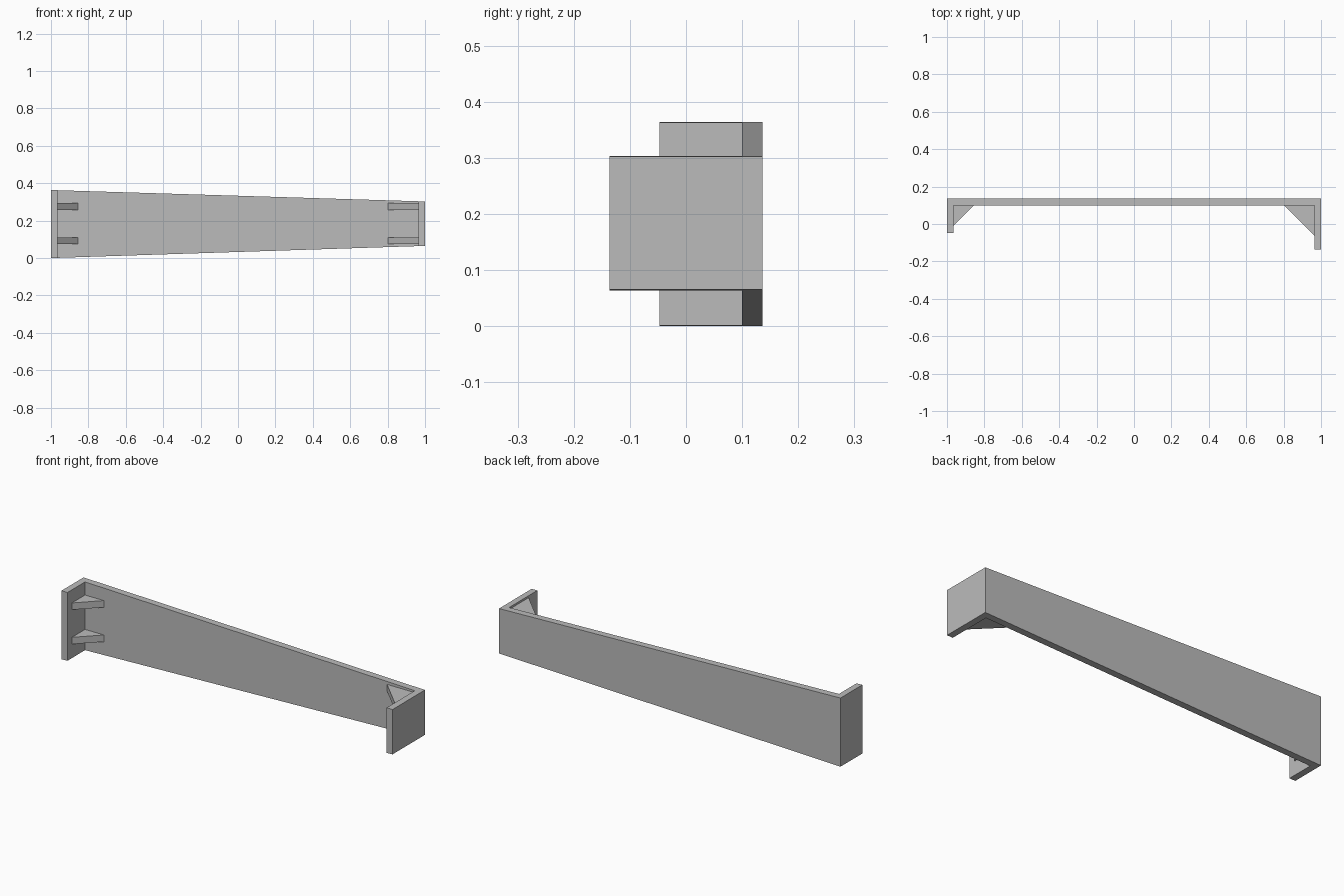
import bpy
import bmesh

cube = bpy.data.objects.get("Cube")
if cube:
    bpy.data.objects.remove(cube, do_unlink=True)

grey = bpy.data.materials.new("plain grey")
grey.use_nodes = True
colour = (0.5, 0.5, 0.5, 1)
grey.diffuse_color = colour
grey.node_tree.nodes["Principled BSDF"].inputs["Base Color"].default_value = colour

BACK, FACE = 0.136, 0.1      # back and front planes of the long panel
WALL = 0.034                 # flange thickness


def bottom(x):
    return 0.0325 * (x + 1)


def top(x):
    return 0.333 - 0.0305 * x


def prism(name, outline, low, high):
    """Upright prism over an xy outline, with z limits given as functions of x."""
    bm = bmesh.new()
    lower = [bm.verts.new((x, y, low(x))) for x, y in outline]
    upper = [bm.verts.new((x, y, high(x))) for x, y in outline]
    bm.faces.new(lower)
    bm.faces.new(upper)
    for i in range(len(outline)):
        j = (i + 1) % len(outline)
        bm.faces.new((lower[i], lower[j], upper[j], upper[i]))
    bmesh.ops.recalc_face_normals(bm, faces=bm.faces)
    mesh = bpy.data.meshes.new(name)
    bm.to_mesh(mesh)
    bm.free()
    mesh.materials.append(grey)
    obj = bpy.data.objects.new(name, mesh)
    bpy.context.collection.objects.link(obj)


# Tapered panel and its two end flanges, as one U-shaped body
inner = 1 - WALL
prism("tapered_panel", [(-1, FACE), (1, FACE), (1, BACK), (-1, BACK)], bottom, top)
prism("right_flange", [(-1, -0.047), (-inner, -0.047), (-inner, FACE), (-1, FACE)], bottom, top)
prism("left_flange", [(inner, -BACK), (1, -BACK), (1, FACE), (inner, FACE)], bottom, top)

# Triangular gussets, two in each corner
for label, side, leg in (("right", -1, 0.11), ("left", 1, 0.163)):
    corner = side * inner
    outline = [(corner, FACE), (corner - side * leg, FACE), (corner, FACE - leg)]
    for level, z in (("lower", 0.075), ("upper", 0.257)):
        prism(f"{label}_{level}_gusset", outline,
              lambda x: z, lambda x: z + 0.036)
